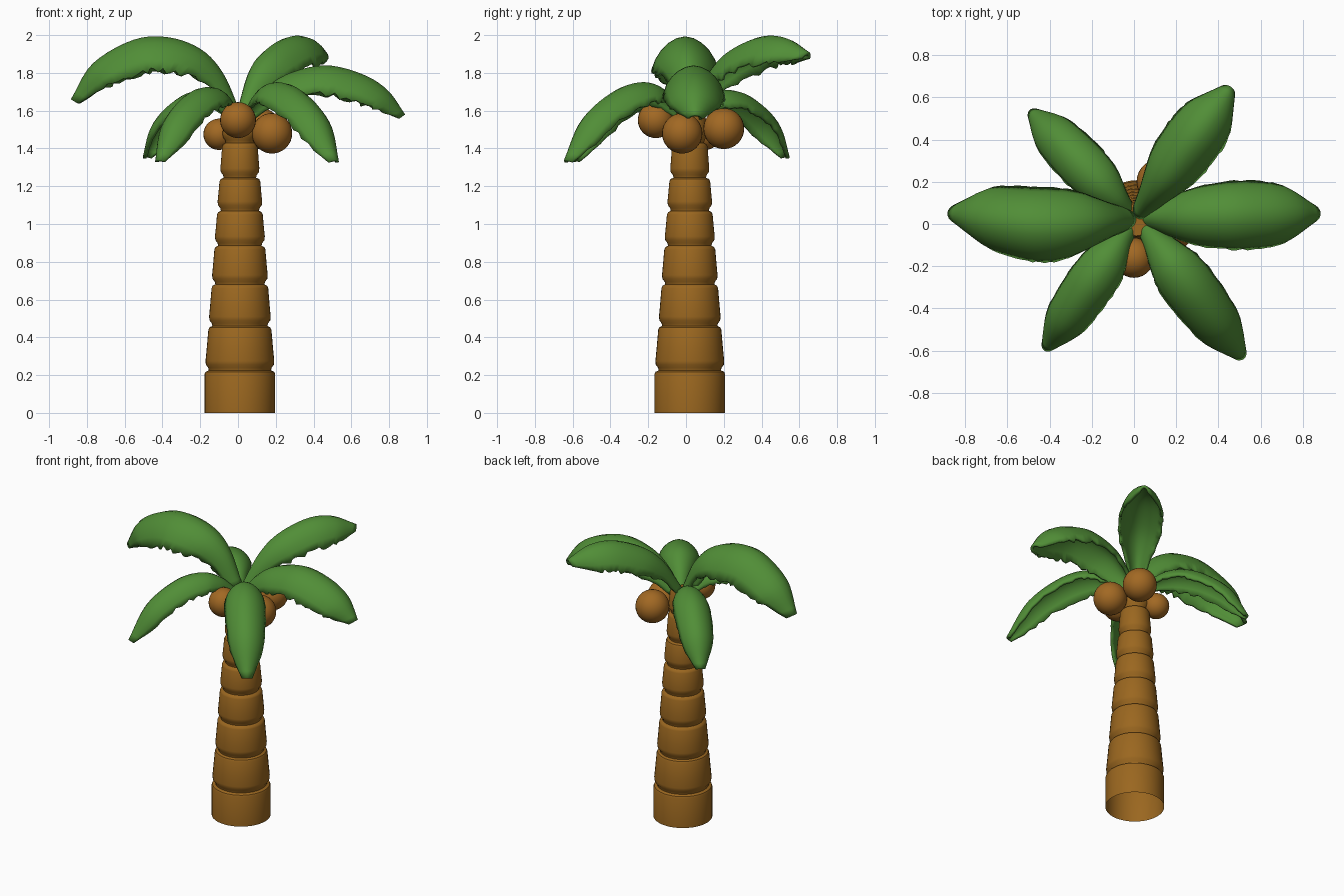
import bpy, bmesh, math, random
from mathutils import Vector

if "Cube" in bpy.data.objects:
    bpy.data.objects.remove(bpy.data.objects["Cube"])

random.seed(4)
CX, CY = 0.01, 0.02          # trunk axis


def material(name, rgb):
    m = bpy.data.materials.new(name)
    m.diffuse_color = (*rgb, 1)
    m.use_nodes = True
    m.node_tree.nodes["Principled BSDF"].inputs["Base Color"].default_value = m.diffuse_color
    return m


BARK = material("bark brown", (0.325, 0.135, 0.014))
NUT = material("coconut brown", (0.36, 0.14, 0.017))
LEAF = material("leaf green", (0.082, 0.27, 0.038))


def finish(name, bm, mat, angle):
    me = bpy.data.meshes.new(name)
    bm.to_mesh(me)
    bm.free()
    ob = bpy.data.objects.new(name, me)
    bpy.context.collection.objects.link(ob)
    me.materials.append(mat)
    bpy.ops.object.select_all(action='DESELECT')
    bpy.context.view_layer.objects.active = ob
    ob.select_set(True)
    bpy.ops.object.shade_smooth_by_angle(angle=math.radians(angle))
    return ob


# Trunk: one lathed profile with a notch between the tapering rings, open below
def trunk():
    joints = [0.225, 0.46, 0.68, 0.885, 1.07, 1.245, 1.43, 1.60]
    lower = [0.182, 0.163, 0.147, 0.132, 0.118, 0.103, 0.092]
    upper = [0.165, 0.148, 0.133, 0.119, 0.106, 0.092, 0.08]
    prof = [(0.187, 0), (0.187, 0.205), (0.182, 0.217)]
    for i, (a, b) in enumerate(zip(lower, upper)):
        z0, z1 = joints[i], joints[i + 1]
        prof += [(a - 0.017, z0), (a - 0.014, z0 + 0.014), (a - 0.002, z0 + 0.03),
                 (a, z0 + 0.05), ((a + b) / 2 + 0.002, (z0 + z1) / 2),
                 (b + 0.002, z1 - 0.02), (b - 0.004, z1 - 0.007)]
    n = 40
    bm = bmesh.new()
    rings = [[bm.verts.new((CX + r * math.cos(2 * math.pi * k / n),
                            CY + r * math.sin(2 * math.pi * k / n), z))
              for k in range(n)] for r, z in prof]
    for p, q in zip(rings, rings[1:]):
        for k in range(n):
            bm.faces.new((p[k], p[(k + 1) % n], q[(k + 1) % n], q[k]))
    bm.faces.new(rings[-1])
    finish("trunk", bm, BARK, 40)


def spline(pts, u):
    """Catmull-Rom through a list of points, u in 0..1."""
    s = u * (len(pts) - 1)
    i = min(int(s), len(pts) - 2)
    f = s - i
    b, c = pts[i], pts[i + 1]
    a = pts[i - 1] if i else b * 2 - c
    d = pts[i + 2] if i + 2 < len(pts) else c * 2 - b
    return 0.5 * (2 * b + (c - a) * f + (2 * a - 5 * b + 4 * c - d) * f * f
                  + (3 * b - a - 3 * c + d) * f ** 3)


WIDTH = [0.32, 0.52, 0.76, 0.92, 1.0, 1.0, 0.94, 0.78, 0.26]


# Frond: drooping arched blade swept along a ridge, with a ragged edge
def frond(name, start, tip, ridge, half, droop, bow=0.0):
    s, e = Vector(start), Vector(tip)
    side = Vector((-(e - s).y, (e - s).x, 0)).normalized()
    path = []
    for t, z in ridge:
        p = s.lerp(e, t) + Vector((0, bow * math.sin(math.pi * t)))
        path.append(Vector((p.x, p.y, z)))
    rows, cols = 30, 10
    bm = bmesh.new()
    grid = []
    for i in range(rows + 1):
        u = i / rows
        p = spline(path, u)
        tan = (spline(path, min(u + 0.02, 1)) - spline(path, max(u - 0.02, 0))).normalized()
        up = tan.cross(side).normalized()
        k = spline(WIDTH, u)
        row = []
        for j in range(cols + 1):
            v = 2 * j / cols - 1
            rag = random.uniform(-0.06, 0.05) if abs(v) == 1 and 2 < i < rows - 1 else 0
            w = v * (1 + rag)
            row.append(bm.verts.new(p + side * (half * k * math.sin(w * 1.2) / math.sin(1.2))
                                    - up * (droop * k * abs(w) ** 1.8)))
        grid.append(row)
    for a, b in zip(grid, grid[1:]):
        for j in range(cols):
            bm.faces.new((a[j], b[j], b[j + 1], a[j + 1]))
    bm.normal_update()
    if sum(f.normal.z for f in bm.faces) < 0:
        bmesh.ops.reverse_faces(bm, faces=bm.faces[:])
    ob = finish(name, bm, LEAF, 50)
    sol = ob.modifiers.new("thickness", 'SOLIDIFY')
    sol.thickness, sol.offset = 0.018, -1


trunk()

frond("left_frond", (0.01, 0.02), (-0.885, 0.05),
      [(0, 1.60), (0.1, 1.80), (0.23, 1.925), (0.42, 1.988), (0.63, 1.975), (0.87, 1.85), (1, 1.66)],
      0.178, 0.18, -0.04)
frond("right_frond", (0.03, 0.03), (0.885, 0.05),
      [(0, 1.58), (0.1, 1.69), (0.26, 1.79), (0.5, 1.84), (0.73, 1.795), (0.89, 1.71), (1, 1.58)],
      0.163, 0.15)
frond("back_right_frond", (0.01, 0.03), (0.46, 0.65),
      [(0, 1.60), (0.15, 1.79), (0.32, 1.91), (0.58, 1.99), (0.8, 1.985), (1, 1.91)],
      0.142, 0.15)
frond("front_right_frond", (0.04, 0.0), (0.52, -0.64),
      [(0, 1.58), (0.15, 1.69), (0.32, 1.75), (0.55, 1.715), (0.82, 1.57), (1, 1.34)],
      0.13, 0.11)
frond("front_left_frond", (-0.01, 0.0), (-0.425, -0.60),
      [(0, 1.58), (0.15, 1.68), (0.32, 1.725), (0.55, 1.695), (0.82, 1.56), (1, 1.34)],
      0.118, 0.10)
frond("back_left_frond", (-0.01, 0.04), (-0.495, 0.54),
      [(0, 1.58), (0.15, 1.67), (0.34, 1.71), (0.58, 1.675), (0.84, 1.55), (1, 1.36)],
      0.118, 0.10)

# Coconuts clustered under the crown
for name, pos, r in [("front_coconut", (0.0, -0.16, 1.55), 0.095),
                     ("left_coconut", (-0.10, 0.10, 1.475), 0.083),
                     ("right_coconut", (0.18, -0.02, 1.48), 0.107),
                     ("back_coconut", (0.12, 0.2, 1.505), 0.108)]:
    bm = bmesh.new()
    bmesh.ops.create_uvsphere(bm, u_segments=28, v_segments=16, radius=r)
    bmesh.ops.translate(bm, verts=bm.verts[:], vec=pos)
    finish(name, bm, NUT, 60)
